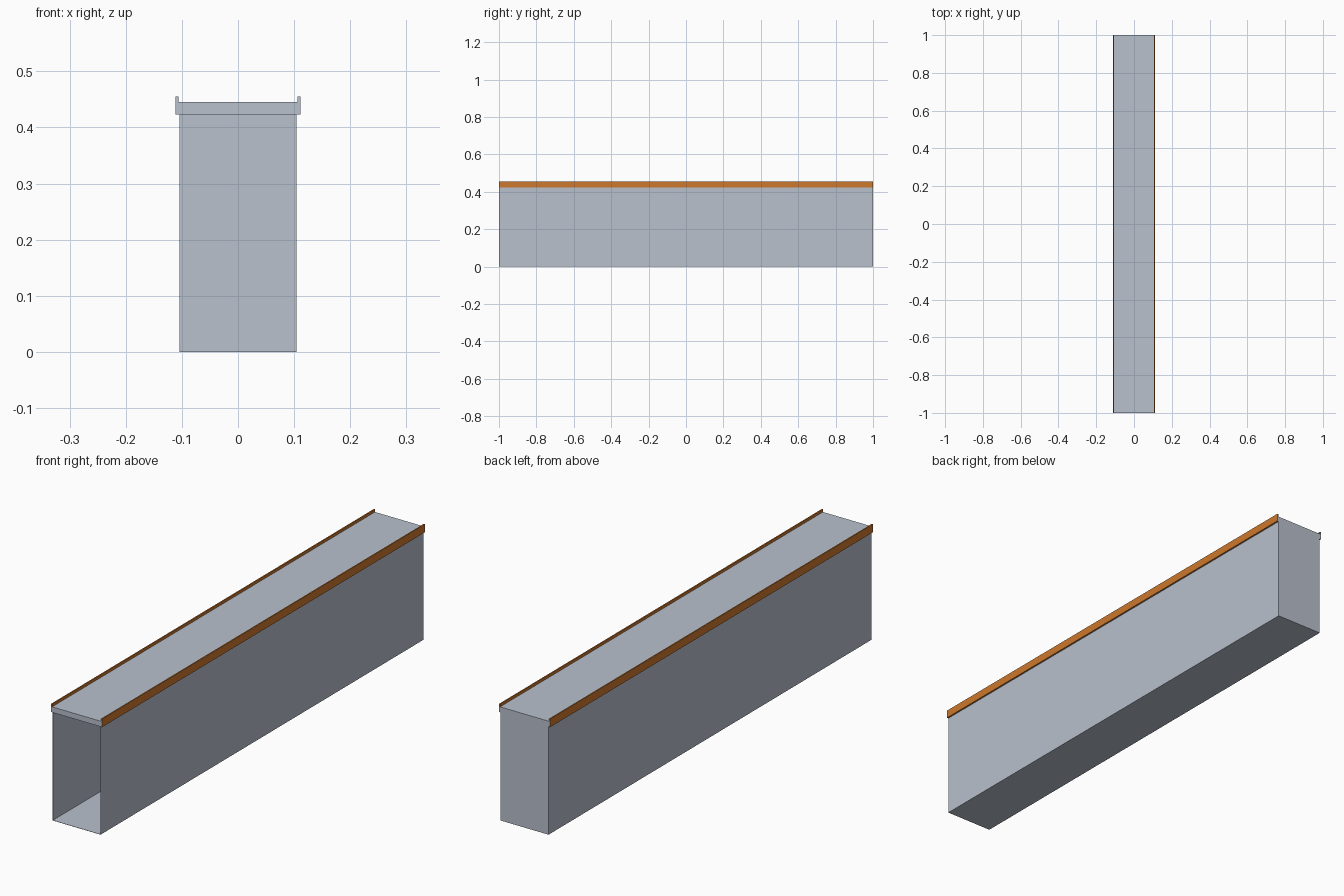
import bpy, bmesh

if "Cube" in bpy.data.objects:
    bpy.data.objects.remove(bpy.data.objects["Cube"])

L = 1.0            # half length
W = 0.104          # half width of the casing
R_IN, R_OUT = 0.106, 0.111   # side rail faces
Z_BOT, Z_DECK, Z_RAIL = 0.4235, 0.445, 0.4555
T = 0.001          # sheet thickness


def material(name, rgb):
    m = bpy.data.materials.new(name)
    m.diffuse_color = (*rgb, 1.0)
    m.use_nodes = True
    m.node_tree.nodes["Principled BSDF"].inputs["Base Color"].default_value = m.diffuse_color
    return m


grey = material("steel grey", (0.485, 0.533, 0.610))
orange = material("rail orange", (0.61, 0.19, 0.026))


def box(name, x, y, z, mats):
    bm = bmesh.new()
    bmesh.ops.create_cube(bm, size=1.0)
    for v in bm.verts:
        for i, (a, b) in enumerate((x, y, z)):
            v.co[i] = a if v.co[i] < 0 else b
    me = bpy.data.meshes.new(name)
    bm.to_mesh(me)
    bm.free()
    for m in mats:
        me.materials.append(m)
    ob = bpy.data.objects.new(name, me)
    bpy.context.collection.objects.link(ob)
    return ob


# Thin-walled casing, open at the front
box("bottom_sheet", (-W, W), (-L, L), (0, T), [grey])
box("back_panel", (-W, W), (L - T, L), (0, Z_DECK), [grey])
box("deck", (-R_IN, R_IN), (-L, L - T / 2), (Z_BOT, Z_DECK), [grey])

for side, s in (("left", -1), ("right", 1)):
    # Side walls
    box(side + "_wall", sorted((s * (W - T), s * W)), (-L, L), (0, Z_BOT), [grey])
    # Rails: orange along the length, grey on the ends
    rail = box(side + "_rail", sorted((s * R_IN, s * R_OUT)), (-L, L),
               (Z_BOT, Z_RAIL), [orange, grey])
    for p in rail.data.polygons:
        p.material_index = 1 if abs(p.normal.y) > 0.5 else 0
